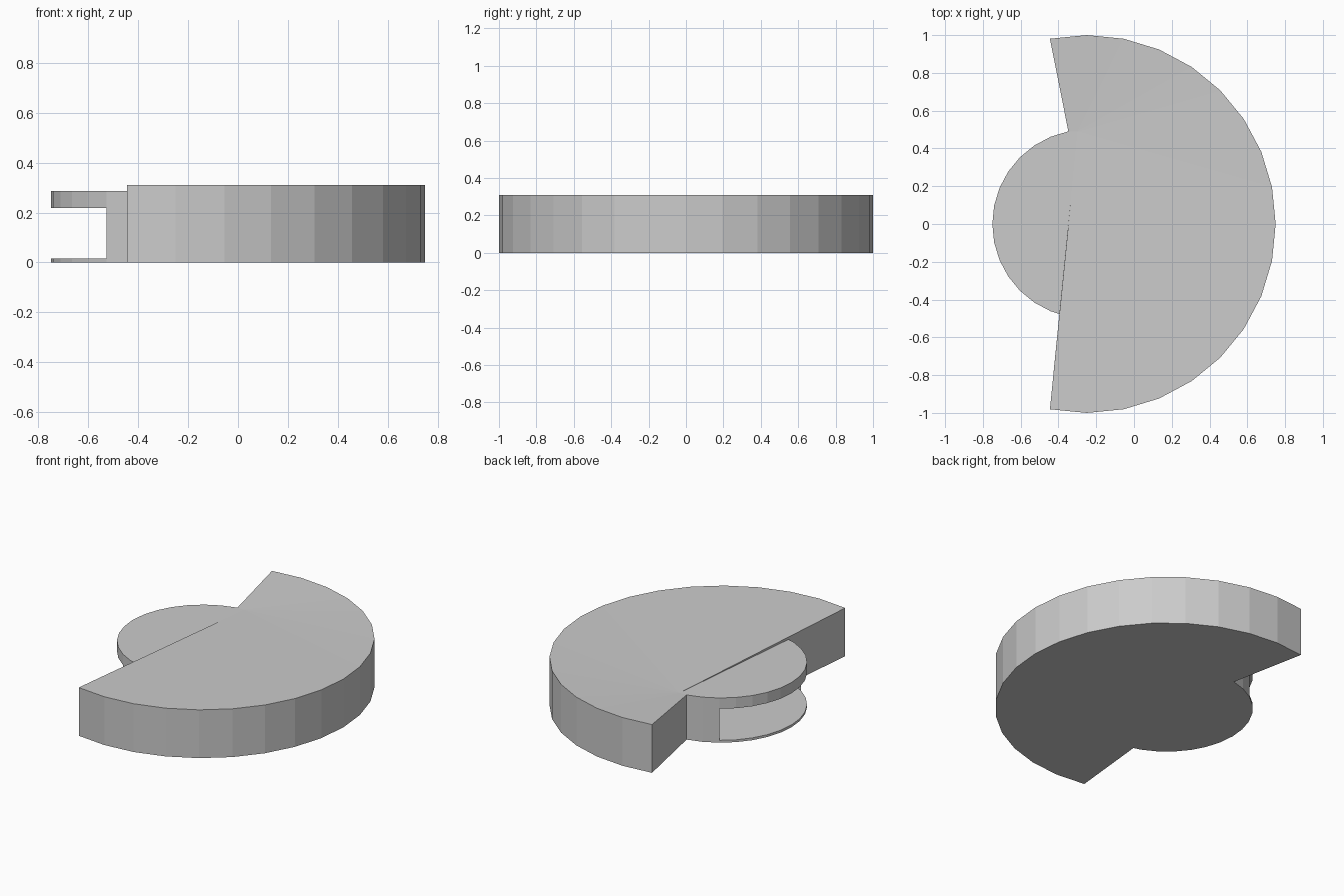
import bpy, bmesh, math

if "Cube" in bpy.data.objects:
    bpy.data.objects.remove(bpy.data.objects["Cube"])

CX, STEP = -0.25, math.radians(11.25)      # shared arc centre, 32-sided circles
TOP, HUB_TOP, SLOT_TOP, FLOOR = 0.31, 0.287, 0.218, 0.015


def arc(radius, first, last):
    return [(CX + radius * math.cos(i * STEP), radius * math.sin(i * STEP))
            for i in range(first, last + 1)]


def make(name, faces):
    bm = bmesh.new()
    for f in faces:
        bm.faces.new([bm.verts.new(p) for p in f])
    bmesh.ops.remove_doubles(bm, verts=bm.verts, dist=1e-5)
    mesh = bpy.data.meshes.new(name)
    bm.to_mesh(mesh)
    bm.free()
    obj = bpy.data.objects.new(name, mesh)
    bpy.context.collection.objects.link(obj)
    return obj


def sheet(path, z, up=True):
    pts = [(x, y, z) for x, y in path]
    return pts if up else pts[::-1]


def walls(path, z0, z1):
    return [[(*p, z0), (*q, z0), (*q, z1), (*p, z1)] for p, q in zip(path, path[1:])]


# key outlines, counter-clockwise
outer = arc(1.0, -9, 9)
hub = arc(0.5, 9, 22) + [(-0.395, -0.476)]
circle = arc(0.5, 0, 31)
apex = (-0.298, 0.49, HUB_TOP)
corner, notch, meet = outer[0], hub[0], hub[-1]

# large sector: gently dished top, curved rim and two end walls
sector = walls(outer, 0, TOP)
sector += [[(*p, TOP), (*q, TOP), apex] for p, q in zip(outer, outer[1:])]
sector.append([(*outer[-1], TOP), (*notch, HUB_TOP), apex])
sector.append([(*outer[-1], 0), (*notch, 0), (*notch, HUB_TOP), (*outer[-1], TOP)])
sector.append([(*meet, 0), (*corner, 0), (*corner, TOP), apex, (*meet, HUB_TOP)])
make("large_sector", sector)

# flat underside shared by sector and hub
make("underside", [sheet(outer + hub, 0, up=False)])

# upper hub plate
make("hub_upper_plate", [sheet(circle, HUB_TOP), sheet(circle, SLOT_TOP, up=False)]
     + walls(hub, SLOT_TOP, HUB_TOP))

# thin lower hub plate
make("hub_lower_plate", [sheet(circle, FLOOR)] + walls(hub, 0, FLOOR))

# rim panels on both sides of the open slot
make("hub_side_panels", walls(hub[:3], FLOOR, SLOT_TOP) + walls(hub[-3:], FLOOR, SLOT_TOP))
